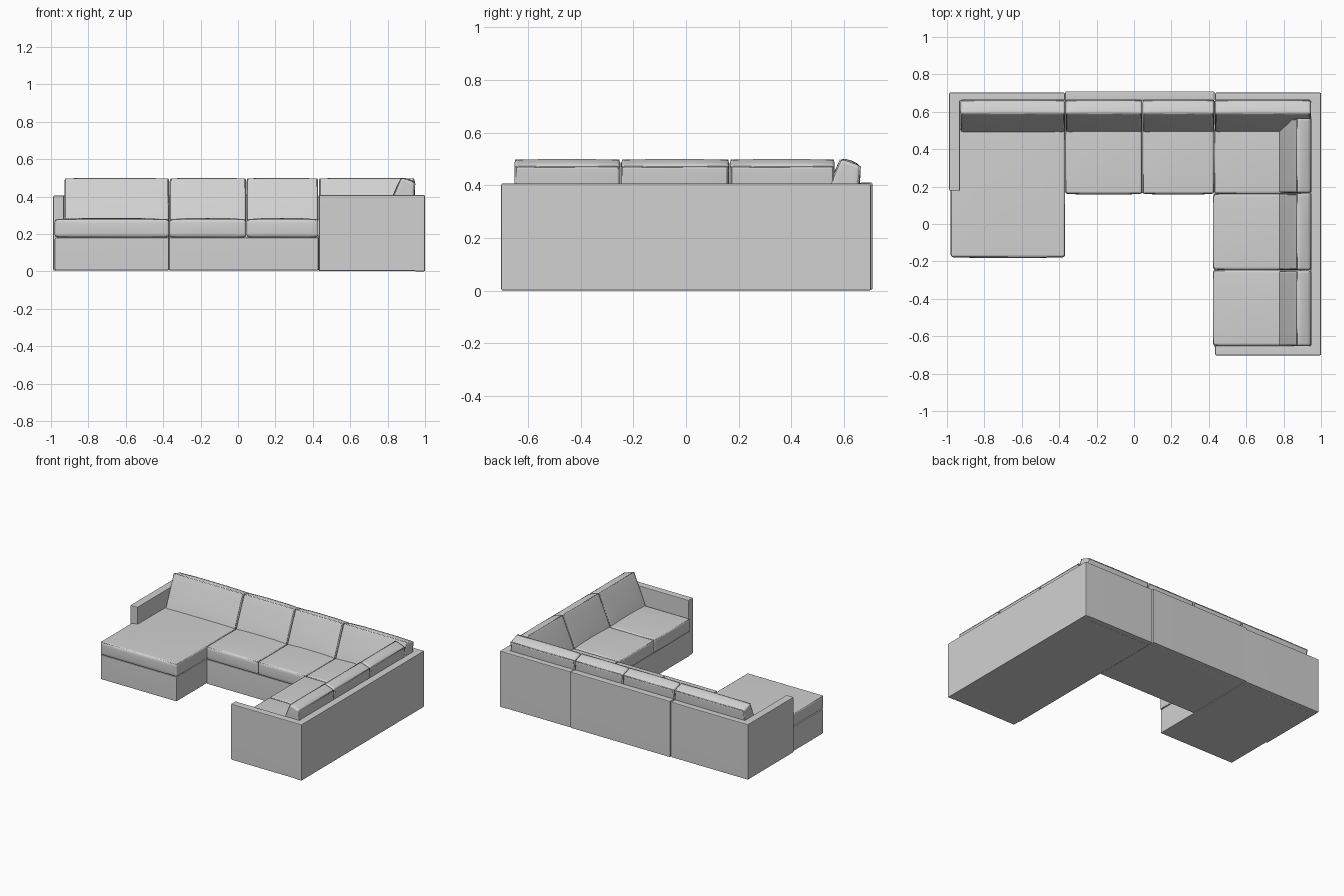
import bpy, bmesh, math
from mathutils import Vector

if "Cube" in bpy.data.objects:
    bpy.data.objects.remove(bpy.data.objects["Cube"])

fabric = bpy.data.materials.new("grey_fabric")
fabric.diffuse_color = (0.64, 0.64, 0.64, 1)
fabric.use_nodes = True
fabric.node_tree.nodes["Principled BSDF"].inputs["Base Color"].default_value = fabric.diffuse_color


def finish(name, bm, bevel, segments):
    """Round the hard edges and turn the bmesh into a smooth shaded object."""
    bmesh.ops.recalc_face_normals(bm, faces=bm.faces)
    hard = [e for e in bm.edges if e.calc_face_angle(0) > math.radians(42)]
    bmesh.ops.bevel(bm, geom=hard, offset=bevel, segments=segments,
                    profile=0.5, affect='EDGES', clamp_overlap=True)
    mesh = bpy.data.meshes.new(name)
    bm.to_mesh(mesh)
    bm.free()
    mesh.materials.append(fabric)
    ob = bpy.data.objects.new(name, mesh)
    bpy.context.collection.objects.link(ob)
    bpy.ops.object.select_all(action='DESELECT')
    ob.select_set(True)
    bpy.context.view_layer.objects.active = ob
    bpy.ops.object.shade_smooth_by_angle(angle=math.radians(40))
    mod = ob.modifiers.new("flat_faces", 'WEIGHTED_NORMAL')
    mod.keep_sharp = True
    return ob


def box(name, x0, x1, y0, y1, z0, z1, bevel=0.006):
    bm = bmesh.new()
    bmesh.ops.create_cube(bm, size=1)
    for v in bm.verts:
        v.co = Vector(((x0 + x1) / 2 + v.co.x * (x1 - x0),
                       (y0 + y1) / 2 + v.co.y * (y1 - y0),
                       (z0 + z1) / 2 + v.co.z * (z1 - z0)))
    return finish(name, bm, bevel, 2)


def piping(name, points):
    """Thin closed welt around a cushion."""
    cu = bpy.data.curves.new(name, 'CURVE')
    cu.dimensions = '3D'
    cu.bevel_depth = 0.004
    cu.bevel_resolution = 1
    sp = cu.splines.new('POLY')
    sp.points.add(len(points) - 1)
    for p, co in zip(sp.points, points):
        p.co = (*co, 1)
    sp.use_cyclic_u = True
    cu.materials.append(fabric)
    ob = bpy.data.objects.new(name, cu)
    bpy.context.collection.objects.link(ob)
    bpy.ops.object.select_all(action='DESELECT')
    ob.select_set(True)
    bpy.context.view_layer.objects.active = ob
    bpy.ops.object.convert(target='MESH')


def cushion(name, axis, a, b, quad, puff_v, puff_w, welt):
    """Sweep a (depth, z) quad along an axis from a to b, with puffed faces.
    quad order: front bottom, back bottom, back top, front top."""
    A, B, C, D = (Vector(q) for q in quad)

    def place(u, v, w):
        s, t = (v + 1) / 2, (w + 1) / 2
        p = (A * (1 - s) + B * s) * (1 - t) + (D * (1 - s) + C * s) * t
        along = (a + b) / 2 + u * (b - a) / 2
        return Vector((along, p.x, p.y)) if axis == 'x' else Vector((p.x, along, p.y))

    half_v = (B - A).length / 2
    half_w = (D - A).length / 2
    bm = bmesh.new()
    bmesh.ops.create_cube(bm, size=2)
    bmesh.ops.subdivide_edges(bm, edges=bm.edges[:], cuts=3, use_grid_fill=True)
    for vert in bm.verts:
        u, v, w = vert.co
        vert.co = place(u,
                        v * (1 + puff_v / half_v * (1 - u ** 4) * (1 - w * w)),
                        w * (1 + puff_w / half_w * (1 - u ** 4) * (1 - v * v)))
    finish(name, bm, 0.014, 3)

    # welts sit just inside the rounded edges
    ku = 1 - 0.006 / ((b - a) / 2)
    kv, kw = 1 - 0.006 / half_v, 1 - 0.006 / half_w
    ring = [(-1, -1), (1, -1), (1, 1), (-1, 1)]
    for side, label in ((-1, "first"), (1, "second")):
        if welt == 'v':
            pts = [place(i * ku, side * kv, j * kw) for i, j in ring]
        else:
            pts = [place(i * ku, j * kv, side * kw) for i, j in ring]
        piping(f"{name}_{label}_piping", pts)


def seat(name, x0, x1, y0, y1):
    cushion(name, 'x', x0, x1,
            [(y0, 0.182), (y1, 0.182), (y1, 0.279), (y0, 0.279)], 0.004, 0.006, 'w')


def back(name, axis, a, b, shift):
    quad = [(0.488, 0.268), (0.645, 0.26), (0.664, 0.474), (0.586, 0.501)]
    cushion(name, axis, a, b, [(d + shift, z) for d, z in quad], 0.005, 0.008, 'v')


# Plinths under the seats
box("chaise_base", -0.98, -0.37, -0.174, 0.66, 0.004, 0.182, 0.009)
box("middle_base", -0.37, 0.43, 0.166, 0.665, 0.004, 0.182, 0.009)
box("right_base", 0.43, 0.95, -0.66, 0.66, 0.002, 0.182)

# Back panels and arms
box("left_arm", -0.988, -0.93, 0.178, 0.703, 0.004, 0.405)
box("left_back_panel", -0.98, -0.37, 0.657, 0.703, 0.004, 0.405)
box("middle_back_panel", -0.368, 0.43, 0.66, 0.709, 0.004, 0.41)
box("corner_back_panel", 0.434, 0.998, 0.657, 0.702, 0.002, 0.407)
box("right_back_panel", 0.945, 1.0, -0.702, 0.702, 0.0, 0.407)
box("front_arm", 0.434, 0.998, -0.702, -0.65, 0.002, 0.407)

# Seat cushions
seat("chaise_seat", -0.98, -0.368, -0.178, 0.60)
seat("middle_left_seat", -0.367, 0.044, 0.161, 0.60)
seat("middle_right_seat", 0.046, 0.428, 0.161, 0.60)
seat("corner_seat", 0.428, 0.90, 0.162, 0.60)
seat("right_rear_seat", 0.422, 0.90, -0.244, 0.161)
seat("right_front_seat", 0.422, 0.90, -0.650, -0.246)

# Leaning back cushions along the rear
for label, a, b in (("chaise", -0.928, -0.368), ("middle_left", -0.365, 0.044),
                    ("middle_right", 0.046, 0.429), ("corner", 0.432, 0.945)):
    back(label + "_back_cushion", 'x', a, b, 0)

# Leaning back cushions along the right side
for label, a, b in (("side_front", -0.652, -0.249), ("side_middle", -0.247, 0.164),
                    ("side_corner", 0.166, 0.565)):
    back(label + "_back_cushion", 'y', a, b, 0.284)
